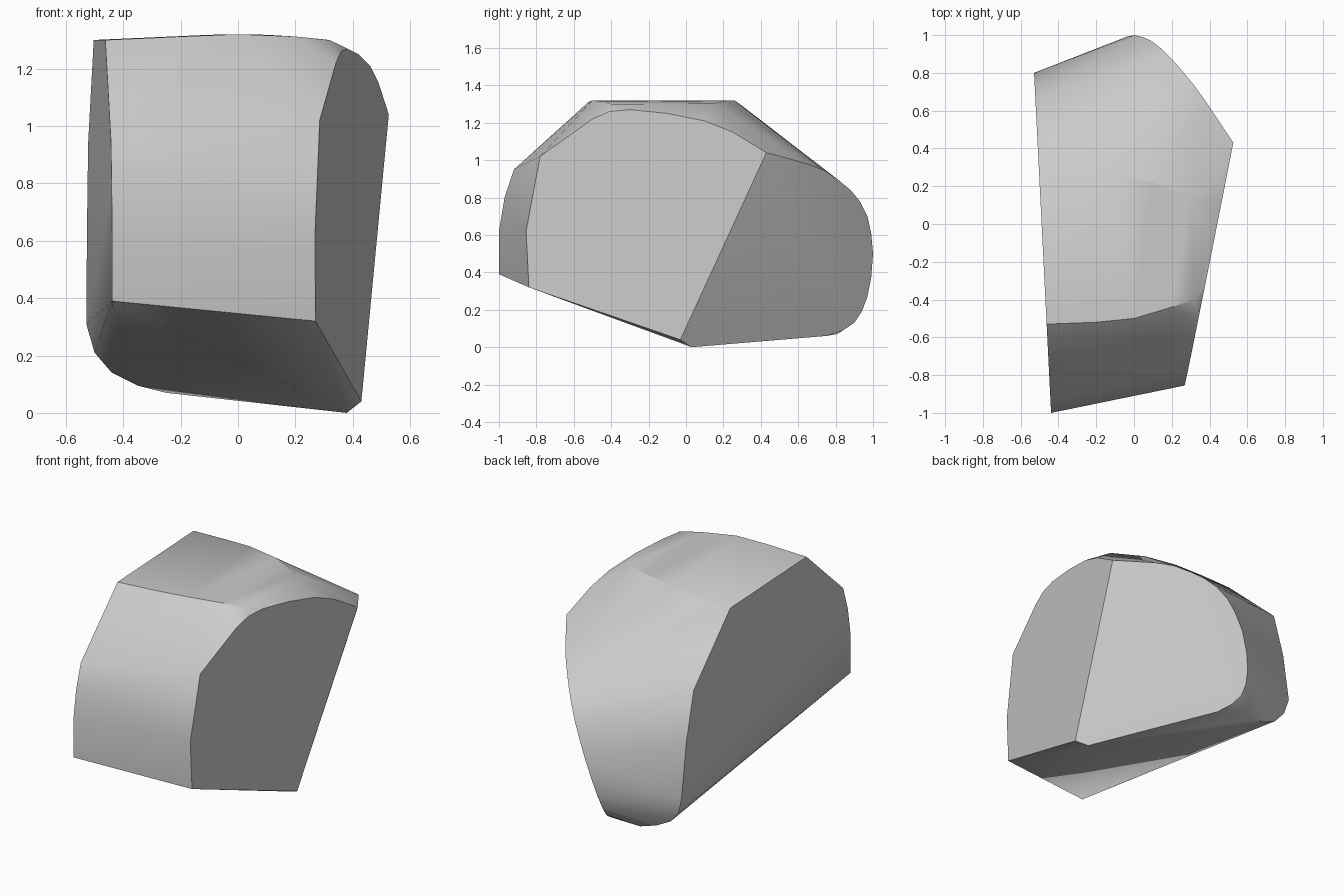
import bpy
import bmesh
import math
from mathutils import Vector

default_cube = bpy.data.objects.get("Cube")
if default_cube:
    bpy.data.objects.remove(default_cube, do_unlink=True)


def make_material(name, colour):
    material = bpy.data.materials.new(name)
    material.use_nodes = True
    material.diffuse_color = colour
    shader = material.node_tree.nodes["Principled BSDF"]
    shader.inputs["Base Color"].default_value = colour
    return material


def on_cut_plane(outline, offset, along_y, along_z):
    """Lift a (y, z) outline onto the slanted plane x = offset + along_y*y + along_z*z."""
    return [Vector((offset + along_y * y + along_z * z, y, z)) for y, z in outline]


def crowned_edge(outline, crown, fall):
    """Lift an (x, y) outline onto the gently domed top."""
    return [Vector((x, y, crown - fall * x * x)) for x, y in outline]


# Flat cut on the left side
left_outline = [(-.84, .32), (-.855, .62), (-.78, 1.02), (-.5, 1.22), (-.41, 1.26),
                (-.3, 1.27), (-.1, 1.25), (.1, 1.21), (.25, 1.15), (.43, 1.04), (-.03, .04)]
left_cut = on_cut_plane(left_outline, .436, .199, .004)

# Flat cut on the right side
right_outline = [(-1, .39), (-1, .62), (-.97, .8), (-.92, .95), (-.53, 1.3),
                 (.28, 1.3), (.67, .94), (.75, .64), (.8, .31)]
right_cut = on_cut_plane(right_outline, -.489, -.05, 0)

# Slanted rear cut with a rounded far edge
rear_outline = [(.44, 1.02), (.65, .98), (.74, .945), (.82, .89), (.88, .84), (.93, .78),
                (.97, .7), (.99, .61), (1, .5), (.99, .37), (.97, .27), (.94, .19),
                (.9, .13), (.84, .09), (.75, .06), (.03, 0), (-.02, .04)]
rear_cut = on_cut_plane(rear_outline, .397, -.581, .367)

# Front and back rims of the domed top
front_rim = crowned_edge([(-.2, -.52), (0, -.5), (.2, -.44), (.32, -.4)], 1.32, .2)
back_rim = crowned_edge([(-.3, .285), (-.1, .26), (.1, .22), (.3, .14)], 1.32, .2)

# Rounded lower rear corner
lower_corner = [Vector(p) for p in [(-.25, .81, .07), (-.35, .79, .095),
                                    (-.44, .78, .14), (-.5, .79, .21)]]

# Rock body wrapped around all of the cuts and rims
bm = bmesh.new()
for part in (left_cut, right_cut, rear_cut, front_rim, back_rim, lower_corner):
    for point in part:
        bm.verts.new(point)
hull = bmesh.ops.convex_hull(bm, input=bm.verts[:], use_existing_faces=False)
bmesh.ops.delete(bm, geom=[v for v in bm.verts if not v.link_faces], context='VERTS')
bmesh.ops.dissolve_limit(bm, angle_limit=math.radians(1.5),
                         verts=bm.verts[:], edges=bm.edges[:])
bmesh.ops.recalc_face_normals(bm, faces=bm.faces[:])

mesh = bpy.data.meshes.new("rock")
bm.to_mesh(mesh)
bm.free()
rock = bpy.data.objects.new("rock", mesh)
bpy.context.collection.objects.link(rock)
mesh.materials.append(make_material("stone grey", (.6, .6, .6, 1)))

# Smooth rounded areas, crisp cut edges
bpy.ops.object.select_all(action='DESELECT')
rock.select_set(True)
bpy.context.view_layer.objects.active = rock
bpy.ops.object.shade_smooth_by_angle(angle=math.radians(30))
